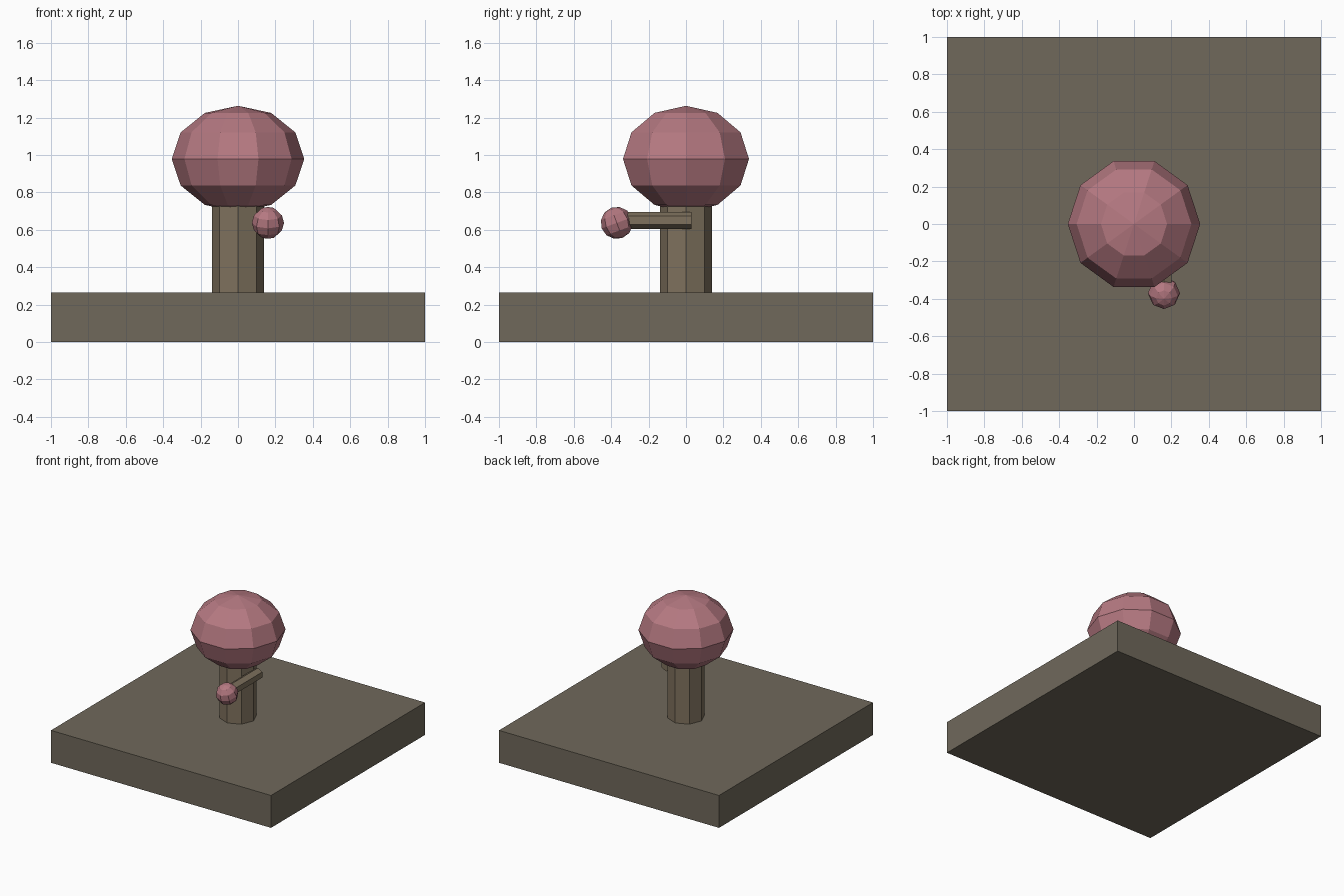
import bpy
from math import radians

if "Cube" in bpy.data.objects:
    bpy.data.objects.remove(bpy.data.objects["Cube"])


def paint(obj, name, color):
    mat = bpy.data.materials.get(name) or bpy.data.materials.new(name)
    mat.diffuse_color = (*color, 1)
    mat.use_nodes = True
    mat.node_tree.nodes["Principled BSDF"].inputs["Base Color"].default_value = mat.diffuse_color
    obj.data.materials.append(mat)


def rod(name, sides, radius, length, location, rotation=(0, 0, 0)):
    bpy.ops.mesh.primitive_cylinder_add(vertices=sides, radius=radius, depth=length,
                                        location=location, rotation=rotation)
    obj = bpy.context.object
    obj.name = name
    paint(obj, "bark", (0.21, 0.165, 0.11))
    return obj


def leaf_ball(name, segments, rings, size, location, rotation=(0, 0, 0)):
    bpy.ops.mesh.primitive_uv_sphere_add(segments=segments, ring_count=rings, radius=1,
                                         location=location, rotation=rotation)
    obj = bpy.context.object
    obj.name = name
    obj.scale = size
    paint(obj, "blossom", (0.46, 0.19, 0.22))
    return obj


# Square ground slab
bpy.ops.mesh.primitive_cube_add(size=1, location=(0, 0, 0.133))
slab = bpy.context.object
slab.name = "ground_slab"
slab.scale = (2, 2, 0.266)
paint(slab, "soil", (0.16, 0.14, 0.105))

# Trunk and side branch
rod("trunk", 8, 0.14, 0.56, (0, 0, 0.486))
rod("branch", 6, 0.046, 0.37, (0.16, -0.155, 0.65), (radians(90), 0, 0))

# Crown and the small blossom at the branch tip
leaf_ball("crown", 10, 6, (0.354, 0.354, 0.284), (0, 0, 0.979), (0, 0, radians(90)))
leaf_ball("branch_blossom", 8, 6, (0.086, 0.086, 0.086), (0.16, -0.37, 0.637),
          (radians(20), 0, 0))
